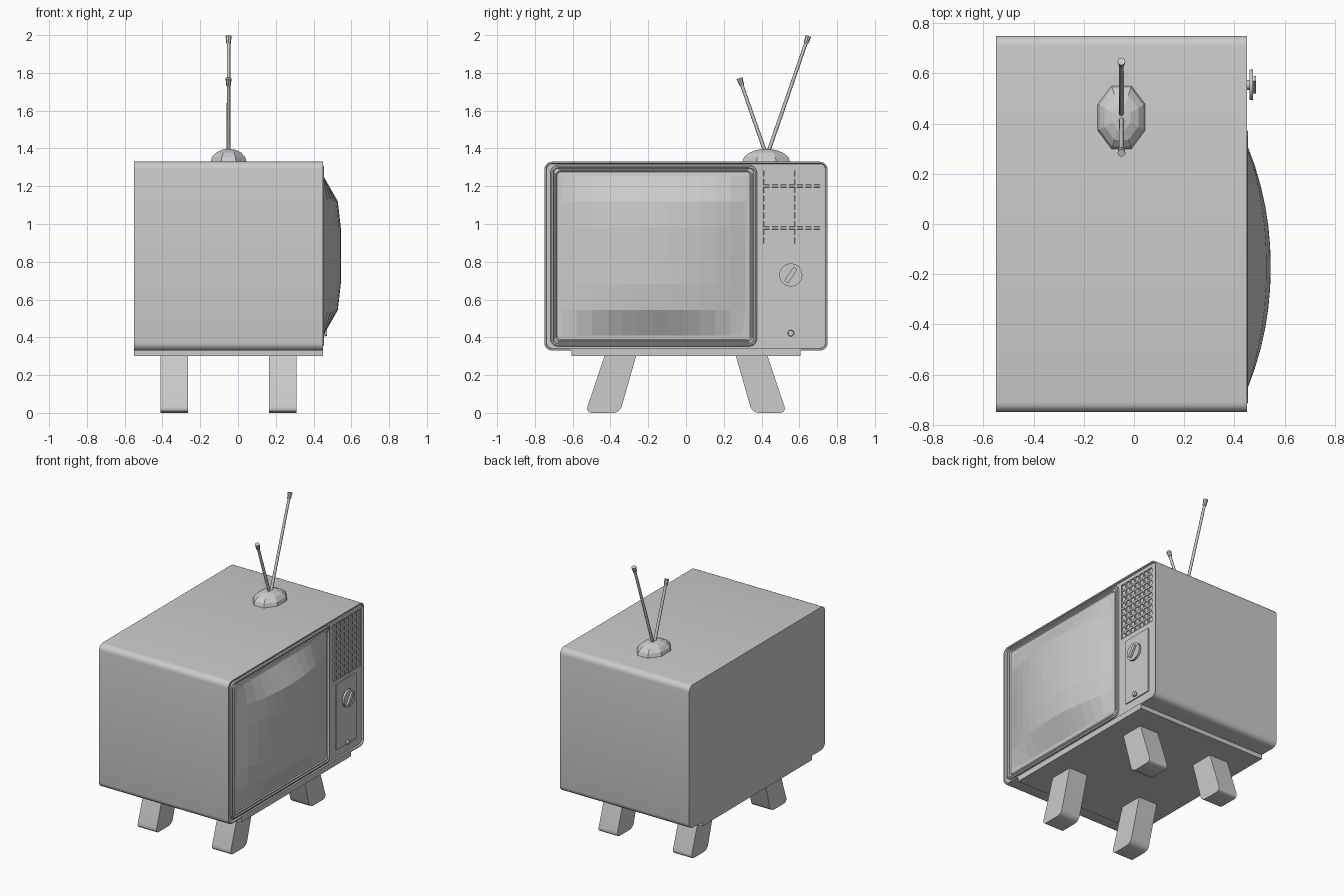
import bpy, bmesh, math
from mathutils import Vector, Matrix

if "Cube" in bpy.data.objects:
    bpy.data.objects.remove(bpy.data.objects["Cube"])


def finish(name, bm, smooth=None):
    bmesh.ops.recalc_face_normals(bm, faces=bm.faces)
    me = bpy.data.meshes.new(name)
    bm.to_mesh(me)
    bm.free()
    ob = bpy.data.objects.new(name, me)
    bpy.context.collection.objects.link(ob)
    if smooth:
        bpy.ops.object.select_all(action='DESELECT')
        ob.select_set(True)
        bpy.context.view_layer.objects.active = ob
        bpy.ops.object.shade_smooth_by_angle(angle=math.radians(smooth))
    return ob


def rounded_rect(y0, y1, z0, z1, r, n=5):
    pts = []
    for k, (cy, cz) in enumerate([(y1 - r, z1 - r), (y0 + r, z1 - r),
                                  (y0 + r, z0 + r), (y1 - r, z0 + r)]):
        for i in range(n + 1):
            a = math.radians(90) * (k + i / n)
            pts.append((cy + r * math.cos(a), cz + r * math.sin(a)))
    return pts


def loft(name, rect, r, steps):
    """Nested rounded rectangles: steps are (inset, x)."""
    bm = bmesh.new()
    y0, y1, z0, z1 = rect
    rings = [[bm.verts.new((x, y, z)) for y, z in
              rounded_rect(y0 + d, y1 - d, z0 + d, z1 - d, max(r - d, 0.02))]
             for d, x in steps]
    for a, b in zip(rings, rings[1:]):
        for i in range(len(a)):
            j = (i + 1) % len(a)
            bm.faces.new((a[i], a[j], b[j], b[i]))
    bm.faces.new(rings[0])
    bm.faces.new(rings[-1])
    return finish(name, bm, 30)


def box(name, lo, hi, rot_x=0):
    bm = bmesh.new()
    lo, hi = Vector(lo), Vector(hi)
    bmesh.ops.create_cube(bm, size=1, matrix=Matrix.Translation((lo + hi) / 2)
                          @ Matrix.Rotation(rot_x, 4, 'X') @ Matrix.Diagonal((*(hi - lo), 1)))
    return finish(name, bm)


def rod(name, a, b, r1, r2, sides, smooth=None):
    a, b = Vector(a), Vector(b)
    bm = bmesh.new()
    m = Matrix.Translation((a + b) / 2) @ (b - a).to_track_quat('Z', 'Y').to_matrix().to_4x4()
    bmesh.ops.create_cone(bm, cap_ends=True, segments=sides, radius1=r1, radius2=r2,
                          depth=(b - a).length, matrix=m)
    return finish(name, bm, smooth)


# Cabinet with a thin rim around a recessed front, and the base slab
loft("cabinet", (-0.75, 0.75, 0.33, 1.33), 0.04,
     [(0, -0.55), (0, 0.45), (0.008, 0.45), (0.012, 0.44)])
box("base_slab", (-0.55, -0.605, 0.30), (0.45, 0.605, 0.34))

# Screen surround with stepped ridges
loft("screen_frame", (-0.718, 0.375, 0.352, 1.312), 0.04,
     [(0, 0.435), (0, 0.45), (0.007, 0.455), (0.014, 0.455), (0.018, 0.448),
      (0.024, 0.448), (0.03, 0.453), (0.036, 0.446), (0.056, 0.45)])

# Bulging faceted glass
bm = bmesh.new()
nu, nv = 12, 6
grid = []
for i in range(nu + 1):
    row = []
    for j in range(nv + 1):
        u, v = 2 * i / nu - 1, 2 * j / nv - 1
        v = math.copysign(abs(v) ** 0.95, v)
        h = 0.094 * (1 - abs(u) ** 2.1) * (1 - abs(v) ** 4.5)
        k = 0.965 if abs(u) > 0.99 and abs(v) > 0.99 else 1
        row.append(bm.verts.new((0.451 + h, -0.172 + 0.488 * u * k, 0.832 + 0.423 * v * k)))
    grid.append(row)
for i in range(nu):
    for j in range(nv):
        bm.faces.new((grid[i][j], grid[i + 1][j], grid[i + 1][j + 1], grid[i][j + 1]))
finish("screen_glass", bm)

# Speaker grille: grid of square holes
bm = bmesh.new()
cols, rows = 7, 9
bmesh.ops.create_grid(bm, x_segments=cols, y_segments=rows, size=1,
                      matrix=Matrix(((0, 0, 1, 0.447), (0.155, 0, 0, 0.56),
                                     (0, 0.2, 0, 1.09), (0, 0, 0, 1))))
bmesh.ops.recalc_face_normals(bm, faces=bm.faces)
if bm.faces[:][0].normal.x < 0:
    bmesh.ops.reverse_faces(bm, faces=bm.faces)
holes = bm.faces[:]
bmesh.ops.inset_individual(bm, faces=holes, thickness=0.009)
bmesh.ops.inset_individual(bm, faces=holes, thickness=0.0005, depth=-0.006)
me = bpy.data.meshes.new("speaker_grille")
bm.to_mesh(me)
bm.free()
bpy.context.collection.objects.link(bpy.data.objects.new("speaker_grille", me))

# Control plate, channel dial and small power knob
box("control_plate", (0.435, 0.45, 0.40), (0.447, 0.67, 0.86))
rod("dial_stem", (0.44, 0.555, 0.73), (0.462, 0.555, 0.73), 0.02, 0.02, 16, 30)
rod("dial_disc", (0.46, 0.555, 0.73), (0.474, 0.555, 0.73), 0.061, 0.061, 32, 30)
box("dial_grip", (0.47, 0.543, 0.686), (0.487, 0.567, 0.774), math.radians(-34))
rod("power_stem", (0.44, 0.555, 0.422), (0.46, 0.555, 0.422), 0.008, 0.008, 12, 30)
rod("power_knob", (0.458, 0.555, 0.422), (0.472, 0.555, 0.422), 0.017, 0.015, 16, 30)

# Four splayed legs, mirrored about y = 0 and x = -0.05
for sx in (-1, 1):
    for sy in (-1, 1):
        bm = bmesh.new()
        prof = [(0.26, 0.315), (0.427, 0.315), (0.533, 0), (0.35, 0)]
        ends = [[bm.verts.new((-0.05 + sx * x, sy * y, z)) for y, z in prof]
                for x in (0.215, 0.36)]
        for e in ends:
            bm.faces.new(e)
        for i in range(4):
            j = (i + 1) % 4
            bm.faces.new((ends[0][i], ends[0][j], ends[1][j], ends[1][i]))
        low = [e for e in bm.edges if all(v.co.z < 0.01 for v in e.verts)
               and abs(e.verts[0].co.y - e.verts[1].co.y) < 0.01]
        bmesh.ops.bevel(bm, geom=low, offset=0.035, segments=4, profile=0.5, affect='EDGES')
        finish(f"leg_{'front' if sx > 0 else 'rear'}_{'right' if sy > 0 else 'left'}", bm, 30)

# Octagonal aerial dome
bm = bmesh.new()
bmesh.ops.create_uvsphere(bm, u_segments=8, v_segments=8, radius=1,
                          matrix=Matrix.Rotation(math.pi / 8, 4, 'Z'))
bmesh.ops.bisect_plane(bm, geom=bm.verts[:] + bm.edges[:] + bm.faces[:], plane_co=(0, 0, 0),
                       plane_no=(0, 0, -1), clear_outer=True)
bmesh.ops.transform(bm, verts=bm.verts, matrix=Matrix.Translation((-0.05, 0.425, 1.328))
                    @ Matrix.Diagonal((0.103, 0.137, 0.07, 1)))
finish("aerial_dome", bm)

# Two aerial rods with end caps
for name, a, b in (("long", (0.437, 1.385), (0.648, 1.995)), ("short", (0.418, 1.385), (0.283, 1.772))):
    a, b = Vector((-0.05, *a)), Vector((-0.05, *b))
    d = (b - a).normalized()
    rod(f"aerial_{name}", a, b - d * 0.03, 0.01, 0.009, 8, 50)
    rod(f"aerial_{name}_cap", b - d * 0.042, b, 0.012, 0.016, 8)
